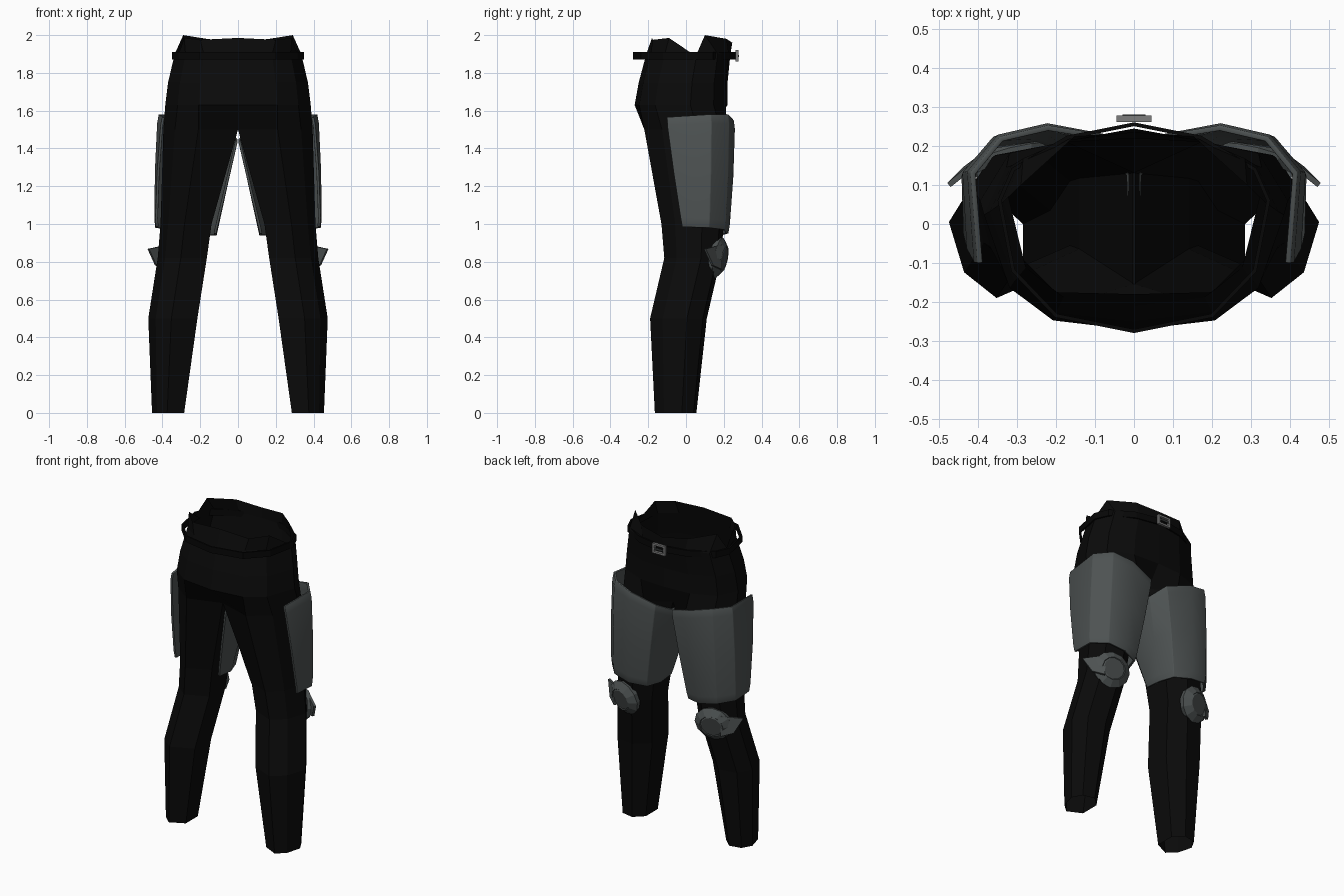
import bpy
import bmesh
from math import cos, sin, pi
from mathutils import Vector

cube = bpy.data.objects.get("Cube")
if cube:
    bpy.data.objects.remove(cube)


def material(name, r, g, b):
    m = bpy.data.materials.new(name)
    m.use_nodes = True
    m.diffuse_color = (r, g, b, 1)
    node = m.node_tree.nodes["Principled BSDF"]
    node.inputs["Base Color"].default_value = (r, g, b, 1)
    node.inputs["Roughness"].default_value = 0.8
    return m


black = material("black cloth", 0.003, 0.003, 0.003)
leather = material("black leather", 0.002, 0.002, 0.002)
grey = material("armour grey", 0.075, 0.085, 0.085)
dark = material("dark armour grey", 0.055, 0.062, 0.062)
steel = material("buckle steel", 0.2, 0.2, 0.2)


def make(name, rows, mats, closed=False, mirror=True, thick=0, bevel=0, cap=False):
    """Loft a surface through rows of points with equal counts."""
    bm = bmesh.new()
    grid = [[bm.verts.new(p) for p in row] for row in rows]
    for a, b in zip(grid, grid[1:]):
        n = len(a)
        for i in range(n if closed else n - 1):
            j = (i + 1) % n
            bm.faces.new((a[i], a[j], b[j], b[i]))
    if cap:
        bm.faces.new(grid[-1])
    return finish(name, bm, mats, mirror, thick, bevel)


def finish(name, bm, mats, mirror=True, thick=0, bevel=0):
    bmesh.ops.recalc_face_normals(bm, faces=bm.faces)
    mesh = bpy.data.meshes.new(name)
    bm.to_mesh(mesh)
    bm.free()
    ob = bpy.data.objects.new(name, mesh)
    bpy.context.collection.objects.link(ob)
    for m in mats:
        mesh.materials.append(m)
    if thick:
        s = ob.modifiers.new("Thickness", "SOLIDIFY")
        s.thickness, s.offset = thick, 0
    if bevel:
        b = ob.modifiers.new("Soft rim", "BEVEL")
        b.width, b.segments = bevel, 2
    if mirror:
        m = ob.modifiers.new("Mirror", "MIRROR")
        m.merge_threshold = 0.002
    return ob


def smooth(ob):
    bpy.ops.object.select_all(action="DESELECT")
    ob.select_set(True)
    bpy.context.view_layer.objects.active = ob
    bpy.ops.object.shade_smooth_by_angle(angle=0.7)


# Trousers: cross-section outlines from inner front, round the outside, to inner back
LEG = [(0, .75), (.35, 1), (.8, .93), (1, .65), (.85, .22), (.53, 0), (0, .2)]
HIP = [(0, 1), (.45, .98), (.85, .85), (1, .6), (.83, .22), (.54, .05), (0, 0)]


def ring(z, x0, x1, y0, y1, t):
    pts = []
    for (a, b), (c, d) in zip(LEG, HIP):
        u, v = a + (c - a) * t, b + (d - b) * t
        pts.append(Vector((x0 + (x1 - x0) * u, y0 + (y1 - y0) * v, z)))
    return pts


# height, inner x, outer x, back y, front y, blend from leg to hip
leg_levels = [
    (0, .285, .455, -.165, .055, 0),
    (.5, .215, .475, -.19, .11, 0),
    (.82, .165, .425, -.115, .185, 0),
    (1, .14, .41, -.13, .2, 0),
    (1.5, 0, .395, -.225, .22, .2),
]
hip_levels = [
    (1.63, 0, .385, -.272, .22, 1),
    (1.75, 0, .37, -.25, .22, 1),
    (1.9, 0, .335, -.21, .235, 1),
]
legs = [ring(*lv) for lv in leg_levels]
hips = [ring(*lv) for lv in hip_levels]
# Waistline with a notch at each side
waist = [Vector(p) for p in [
    (0, .245, 1.96), (.165, .215, 1.98), (.29, .1, 2), (.325, .08, 1.87),
    (.285, -.09, 1.985), (.2, -.175, 1.975), (0, -.18, 1.985)]]
make("trousers", legs + hips + [waist], [black])

# Inside of each leg, closing the tube up to the crotch
inseam = [[r[0], (r[0] + r[-1]) / 2, r[-1]] for r in legs]
make("trouser_inseams", inseam, [black])

# Crotch gusset between the legs
make("crotch_gusset", [[r[0], r[0].lerp(r[-1], .5), r[-1]] for r in (
    [p + Vector((.004, 0, 0)) for p in legs[-1]],
    [p - Vector((.004, 0, 0)) for p in legs[-1]])], [black], mirror=False)

# Thigh armour wrapped round the outer, front and inner thigh
top = [(.395, -.1, 1.565), (.413, .13, 1.58), (.34, .218, 1.58), (.22, .246, 1.55),
       (.06, .22, 1.5), (.008, .13, 1.45), (.008, -.11, 1.44)]
bottom = [(.428, -.02, .985), (.432, .12, .98), (.36, .2, .97), (.25, .217, .95),
          (.15, .18, .94), (.12, .09, .94), (.122, -.02, .95)]
rows = []
for t, swell in ((0, 0), (.08, .008), (.5, .012), (.92, .006), (1, 0)):
    row = []
    for p, q in zip(top, bottom):
        v = Vector(p).lerp(Vector(q), t)
        centre = Vector((.22, .04, v.z))
        out = (v - centre).normalized()
        out.x *= 1 if v.x > .15 else 0
        row.append(v + out * swell)
    rows.append(row)
smooth(make("thigh_armour", rows, [grey], thick=.014, bevel=.003))

# Knee pads: tilted discs with a raised centre
normal = Vector((.25, 1, -.2)).normalized()
side = normal.cross(Vector((0, 0, 1))).normalized()
up = side.cross(normal)
middle = Vector((.315, .175, .82))


def disc(r, depth, n=12):
    return [middle + normal * depth + side * r * 1.05 * cos(2 * pi * i / n)
            + up * r * sin(2 * pi * i / n) for i in range(n)]


pad = make("knee_pads", [disc(.1, -.03), disc(.11, 0), disc(.07, .03),
                         disc(.066, .026), disc(.06, .03)],
           [grey, dark], closed=True, cap=True)
for f in pad.data.polygons:
    if len(f.vertices) > 4:
        f.material_index = 1

# Pointed wing on the outer side of each knee
make("knee_wings", [[(.37, .185, .89), (.475, .1, .868)],
                    [(.375, .185, .76), (.435, .14, .78)]], [grey], thick=.014)

# Belt
belt = [(0, .256), (.17, .222), (.31, .14), (.345, .06), (.31, -.12), (.2, -.235), (0, -.275)]
make("belt", [[(x, y, z) for x, y in belt] for z in (1.87, 1.91)], [leather], thick=.01)


# Buckle: square frame, dark centre and prong
def box(name, size, at, mat):
    bm = bmesh.new()
    bmesh.ops.create_cube(bm, size=1)
    for v in bm.verts:
        v.co = Vector([c * s + o for c, s, o in zip(v.co, size, at)])
    return finish(name, bm, [mat], mirror=False)


for s, label in ((1, "left"), (-1, "right")):
    box("buckle_side_" + label, (.014, .016, .06), (s * .038, .27, 1.89), steel)
for s, label in ((1, "top"), (-1, "bottom")):
    box("buckle_bar_" + label, (.09, .016, .012), (0, .27, 1.89 + s * .025), steel)
box("buckle_prong", (.06, .008, .01), (0, .277, 1.89), dark)
